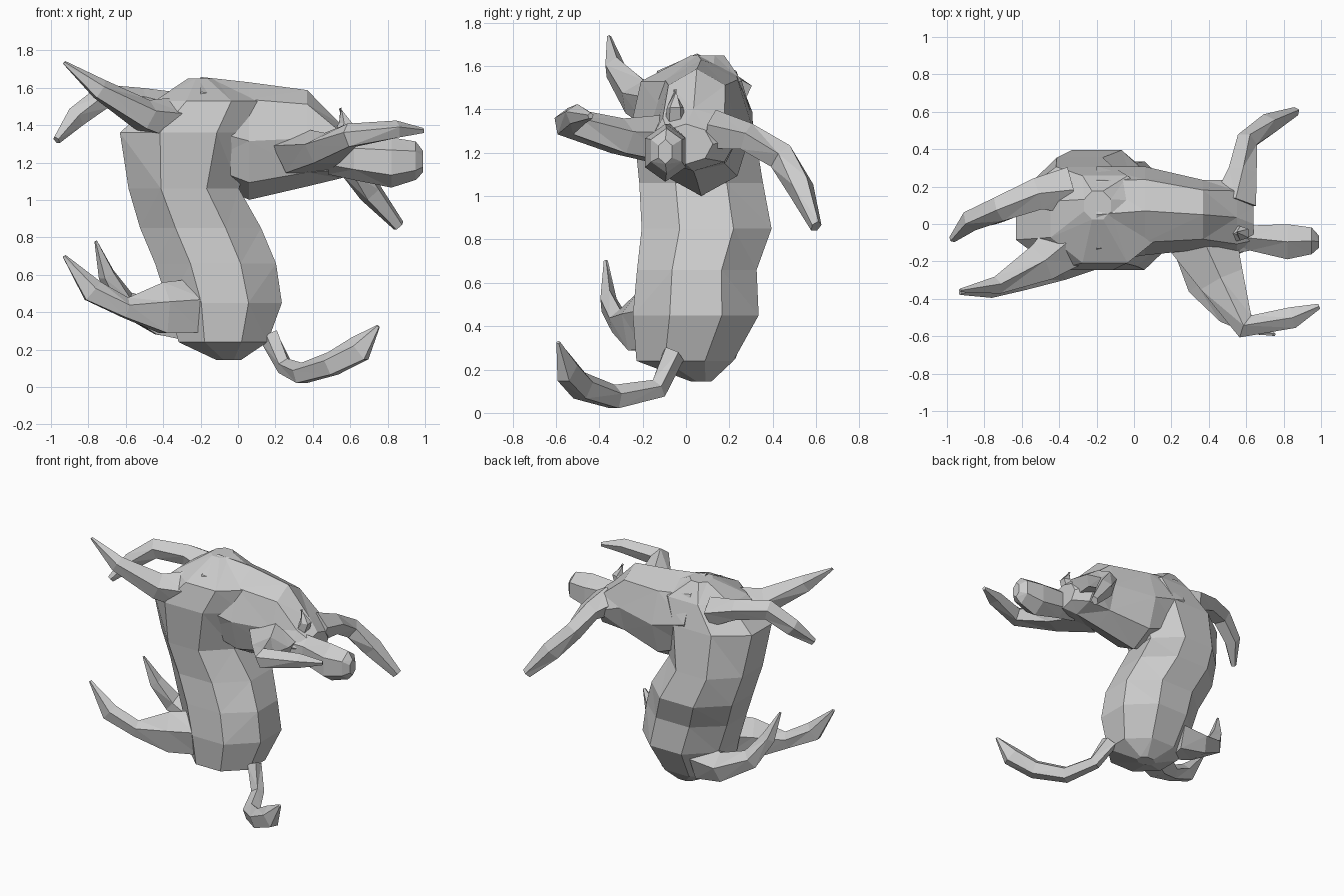
import bpy, bmesh, math
from mathutils import Vector


def skin(name, rings):
    """Join rings of points into a closed, flat-shaded tube."""
    bm = bmesh.new()
    vs = [[bm.verts.new(p) for p in r] for r in rings]
    n = len(vs[0])
    for a, b in zip(vs, vs[1:]):
        for i in range(n):
            j = (i + 1) % n
            bm.faces.new((a[i], a[j], b[j], b[i]))
    bm.faces.new(vs[0][::-1])
    bm.faces.new(vs[-1])
    bmesh.ops.triangulate(bm, faces=bm.faces[:])
    bmesh.ops.recalc_face_normals(bm, faces=bm.faces[:])
    me = bpy.data.meshes.new(name)
    bm.to_mesh(me)
    bm.free()
    ob = bpy.data.objects.new(name, me)
    bpy.context.collection.objects.link(ob)
    return ob


def ring(c, u, v, n, turn):
    out = []
    for i in range(n):
        t = 2 * math.pi * (i + turn) / n
        out.append(c + u * math.cos(t) + v * math.sin(t))
    return out


def bounded(name, axis, stations, n=8, turn=0.0):
    """Stations: position on axis, then min/max on the two other axes."""
    rings = []
    for k, (p, a0, a1, b0, b1) in enumerate(stations):
        if axis == 'Z':
            c, u, v = ((a0 + a1) / 2, (b0 + b1) / 2, p), (1, 0, 0), (0, 1, 0)
        else:
            c, u, v = (p, (a0 + a1) / 2, (b0 + b1) / 2), (0, 1, 0), (0, 0, 1)
        s = 1.03
        rings.append(ring(Vector(c), Vector(u) * (a1 - a0) / 2 * s,
                          Vector(v) * (b1 - b0) / 2 * s, n, turn))
    return skin(name, rings)


def limb(name, path, n=5):
    """Path: x, y, z, half width, half height."""
    pts = [Vector(p[:3]) for p in path]
    rings = []
    for k, p in enumerate(path):
        t = (pts[min(k + 1, len(pts) - 1)] - pts[max(k - 1, 0)]).normalized()
        side = t.cross(Vector((0, 0, 1))).normalized()
        up = side.cross(t)
        rings.append(ring(pts[k], side * p[3], up * p[4], n, 0.25))
    return skin(name, rings)


# Upright torso, hips to shoulders
bounded("torso", 'Z', [
    (0.145, -0.12, 0.02, 0.02, 0.12),
    (0.24, -0.33, 0.17, -0.24, 0.23),
    (0.45, -0.39, 0.25, -0.26, 0.35),
    (0.66, -0.46, 0.22, -0.24, 0.34),
    (0.85, -0.54, 0.14, -0.22, 0.41),
    (1.06, -0.60, 0.02, -0.23, 0.37),
    (1.36, -0.65, 0.12, -0.26, 0.32),
    (1.53, -0.46, 0.15, -0.22, 0.27),
    (1.65, -0.27, -0.12, 0.02, 0.18)], turn=0.5)

# Neck bending forward
bounded("neck", 'X', [
    (-0.20, -0.20, 0.30, 1.12, 1.65),
    (0.06, -0.16, 0.30, 1.01, 1.62),
    (0.37, -0.13, 0.23, 1.08, 1.58),
    (0.55, -0.16, 0.23, 1.12, 1.40),
    (0.64, -0.12, 0.12, 1.15, 1.33)])

# Head and muzzle
bounded("head", 'X', [
    (0.48, -0.18, 0.02, 1.14, 1.34),
    (0.62, -0.15, 0.00, 1.11, 1.33),
    (0.82, -0.20, 0.01, 1.07, 1.33),
    (0.95, -0.17, -0.01, 1.11, 1.31),
    (0.99, -0.13, -0.06, 1.15, 1.26)], n=6, turn=0.5)

# Ear
limb("ear", [(0.54, -0.05, 1.32, 0.05, 0.05), (0.58, -0.05, 1.41, 0.04, 0.04),
             (0.545, -0.05, 1.49, 0.008, 0.008)])

# Forelimbs beside the head
limb("front_arm", [
    (0.36, -0.06, 1.25, 0.20, 0.13), (0.47, -0.30, 1.27, 0.13, 0.09),
    (0.60, -0.55, 1.34, 0.07, 0.07), (0.85, -0.50, 1.375, 0.06, 0.05),
    (0.99, -0.44, 1.37, 0.015, 0.015)])
limb("back_arm", [
    (0.54, 0.12, 1.30, 0.12, 0.10), (0.58, 0.28, 1.27, 0.08, 0.07),
    (0.60, 0.44, 1.18, 0.06, 0.07), (0.71, 0.53, 1.04, 0.06, 0.07),
    (0.86, 0.60, 0.86, 0.025, 0.035)])

# Upper limbs reaching left
limb("upper_front_limb", [
    (-0.36, -0.10, 1.42, 0.15, 0.13), (-0.50, -0.21, 1.45, 0.11, 0.09),
    (-0.74, -0.33, 1.59, 0.05, 0.06), (-0.93, -0.355, 1.735, 0.01, 0.01)])
limb("upper_back_limb", [
    (-0.35, 0.18, 1.48, 0.13, 0.10), (-0.52, 0.16, 1.53, 0.09, 0.07),
    (-0.72, 0.08, 1.55, 0.07, 0.07), (-0.87, 0.02, 1.44, 0.06, 0.06),
    (-0.97, -0.08, 1.32, 0.02, 0.025)])

# Lower limbs curling up at left
limb("lower_front_limb", [
    (-0.22, -0.13, 0.42, 0.12, 0.16), (-0.40, -0.22, 0.41, 0.09, 0.15),
    (-0.60, -0.31, 0.42, 0.05, 0.06), (-0.78, -0.36, 0.51, 0.04, 0.07),
    (-0.93, -0.37, 0.70, 0.01, 0.01)])
limb("lower_back_limb", [
    (-0.25, 0.14, 0.36, 0.15, 0.14), (-0.42, 0.17, 0.36, 0.12, 0.10),
    (-0.61, 0.12, 0.45, 0.07, 0.07), (-0.70, 0.05, 0.60, 0.045, 0.05),
    (-0.76, 0.0, 0.78, 0.008, 0.008)])

# Curled tail
limb("tail", [
    (0.17, -0.06, 0.27, 0.05, 0.06), (0.25, -0.13, 0.11, 0.045, 0.05),
    (0.34, -0.33, 0.07, 0.06, 0.06), (0.50, -0.48, 0.12, 0.06, 0.07),
    (0.65, -0.55, 0.20, 0.05, 0.08), (0.75, -0.59, 0.325, 0.01, 0.01)])
